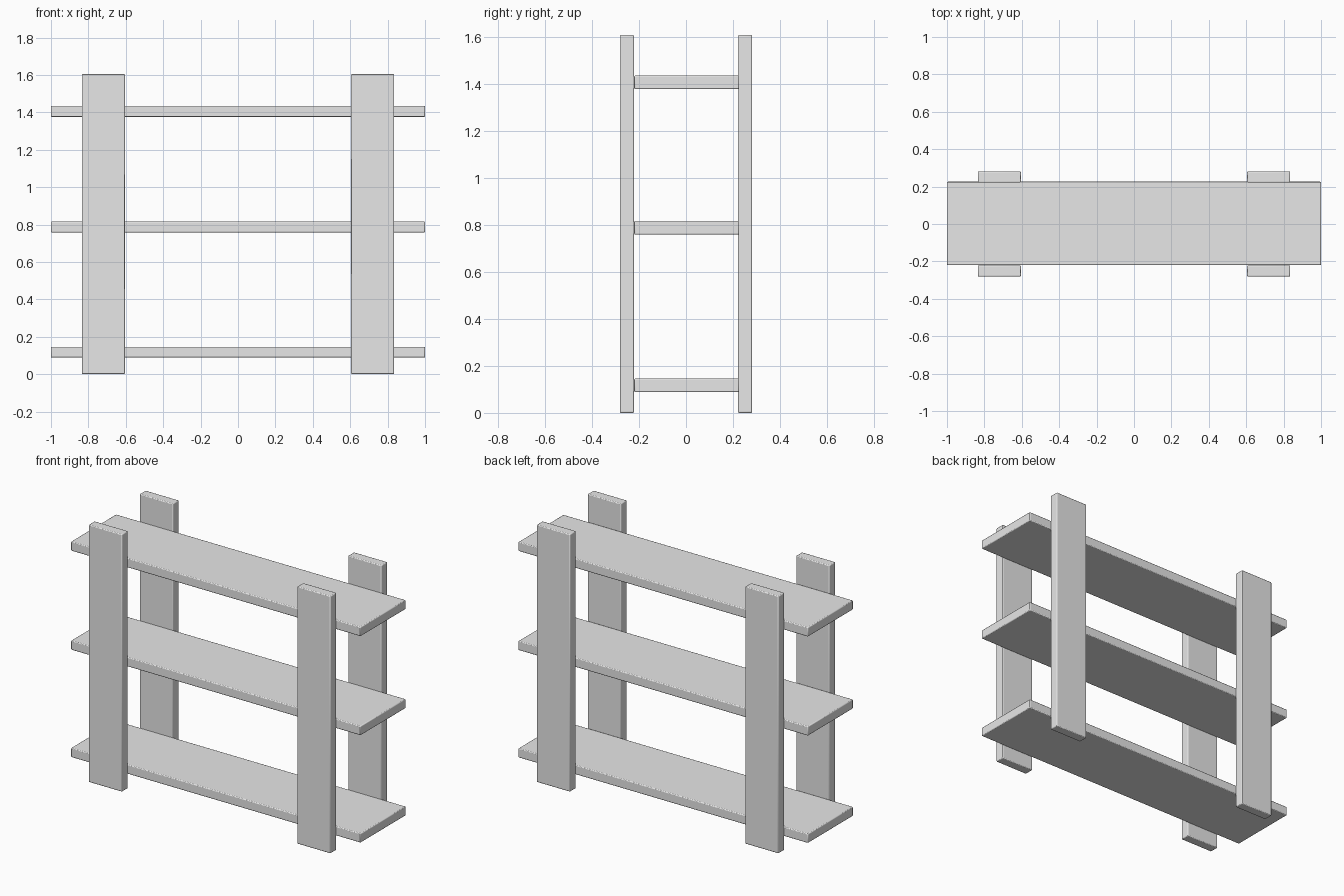
import bpy
import math

cube = bpy.data.objects.get("Cube")
if cube:
    bpy.data.objects.remove(cube, do_unlink=True)

grey = bpy.data.materials.new("plain_grey")
grey.use_nodes = True
colour = (0.8, 0.8, 0.8, 1)
grey.diffuse_color = colour
grey.node_tree.nodes["Principled BSDF"].inputs["Base Color"].default_value = colour


def plank(name, centre, size):
    """Board with slightly worn, softened edges."""
    bpy.ops.mesh.primitive_cube_add(size=1, location=centre)
    obj = bpy.context.object
    obj.name = name
    obj.scale = size
    bpy.ops.object.transform_apply(location=False, rotation=False, scale=True)
    obj.data.materials.append(grey)
    bevel = obj.modifiers.new("worn_edges", 'BEVEL')
    bevel.width = 0.005
    bevel.segments = 2
    bpy.ops.object.shade_smooth_by_angle(angle=math.radians(30))
    return obj


# Three shelves, running past the posts at both ends
for name, z in (("bottom", 0.117), ("middle", 0.787), ("top", 1.405)):
    plank(name + "_shelf", (0, 0.003, z), (2, 0.446, 0.058))

# Four flat upright posts, front and back
for side, sx in (("right", -1), ("left", 1)):
    for end, sy in (("front", -1), ("back", 1)):
        plank(f"{end}_{side}_post", (sx * 0.72, sy * 0.251, 0.803),
              (0.23, 0.06, 1.606))
